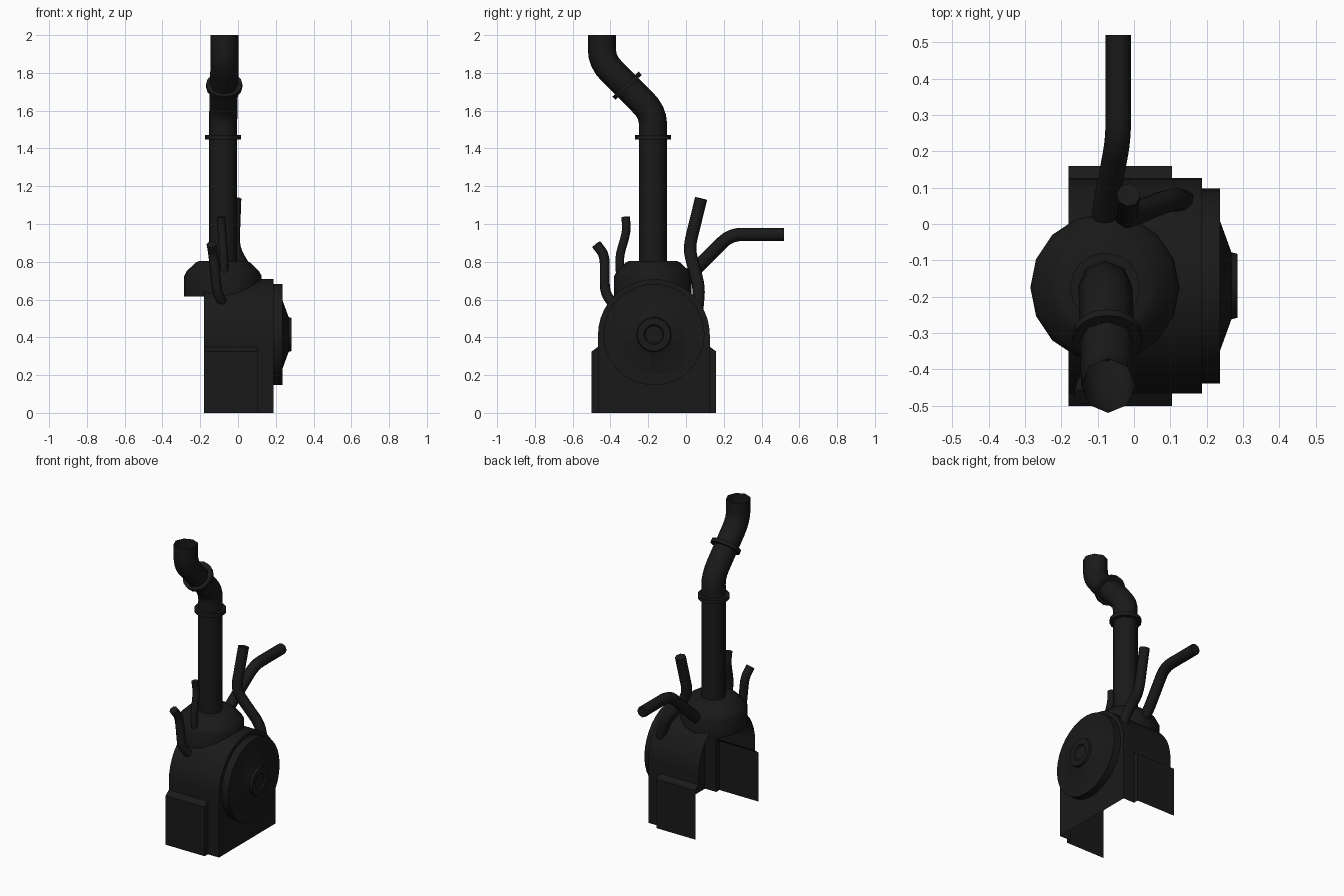
import bpy, bmesh, math
from mathutils import Vector, Matrix

if "Cube" in bpy.data.objects:
    bpy.data.objects.remove(bpy.data.objects["Cube"])

black = bpy.data.materials.new("black_iron")
black.diffuse_color = (0.01, 0.01, 0.01, 1)
black.use_nodes = True
black.node_tree.nodes["Principled BSDF"].inputs["Base Color"].default_value = black.diffuse_color


def finish(obj, angle=35):
    obj.data.materials.clear()
    obj.data.materials.append(black)
    bpy.ops.object.select_all(action='DESELECT')
    obj.select_set(True)
    bpy.context.view_layer.objects.active = obj
    bpy.ops.object.shade_smooth_by_angle(angle=math.radians(angle))


def from_bmesh(name, bm, angle=35):
    bmesh.ops.remove_doubles(bm, verts=bm.verts, dist=1e-5)
    bmesh.ops.recalc_face_normals(bm, faces=bm.faces)
    mesh = bpy.data.meshes.new(name)
    bm.to_mesh(mesh)
    bm.free()
    obj = bpy.data.objects.new(name, mesh)
    bpy.context.collection.objects.link(obj)
    finish(obj, angle)
    return obj


def lathe(name, profile, sides, center, axis='Z'):
    """Revolve (radius, height) points about the chosen axis."""
    bm = bmesh.new()
    vs = [bm.verts.new((r, 0, h)) for r, h in profile]
    edges = [bm.edges.new(p) for p in zip(vs, vs[1:])]
    bmesh.ops.spin(bm, geom=vs + edges, cent=(0, 0, 0), axis=(0, 0, 1),
                   angle=2 * math.pi, steps=sides)
    rot = Matrix.Rotation(math.pi / 2, 4, 'Y') if axis == 'X' else Matrix()
    bm.transform(Matrix.Translation(center) @ rot)
    return from_bmesh(name, bm)


def rounded(points, bend, steps=4):
    """Replace each path corner with a short curved bend."""
    pts = [Vector(p) for p in points]
    path = [pts[0]]
    for a, b, c in zip(pts, pts[1:], pts[2:]):
        p = b + (a - b).normalized() * min(bend, (a - b).length * 0.45)
        q = b + (c - b).normalized() * min(bend, (c - b).length * 0.45)
        for i in range(steps + 1):
            t = i / steps
            path.append(p * (1 - t) ** 2 + b * 2 * t * (1 - t) + q * t * t)
    return path + [pts[-1]]


def pipe(name, points, radius, bend, caps=True, res=2):
    cu = bpy.data.curves.new(name, 'CURVE')
    cu.dimensions = '3D'
    cu.bevel_depth = radius
    cu.bevel_resolution = res
    cu.use_fill_caps = caps
    path = rounded(points, bend)
    sp = cu.splines.new('POLY')
    sp.points.add(len(path) - 1)
    for pt, co in zip(sp.points, path):
        pt.co = (*co, 1)
    obj = bpy.data.objects.new(name, cu)
    bpy.context.collection.objects.link(obj)
    bpy.ops.object.select_all(action='DESELECT')
    obj.select_set(True)
    bpy.context.view_layer.objects.active = obj
    bpy.ops.object.convert(target='MESH')
    finish(bpy.context.view_layer.objects.active, 50)


def flange(name, center, direction):
    bpy.ops.mesh.primitive_cylinder_add(vertices=16, radius=0.096, depth=0.024, location=center)
    obj = bpy.context.object
    obj.name = name
    obj.rotation_euler = Vector(direction).to_track_quat('Z', 'Y').to_euler()
    finish(obj)


# Arched casing: a shell open underneath and at the -x side
CY, CZ, R = -0.17, 0.412, 0.296
X0, X1, X2 = -0.18, 0.105, 0.187
arch = [(CY - R * math.cos(math.pi * i / 20), CZ + R * math.sin(math.pi * i / 20)) for i in range(21)]
left, right = CY - R, CY + R
wide = [(-0.5, 0), (-0.5, 0.325), (left, 0.35)] + arch + [(right, 0.35), (0.16, 0.325), (0.16, 0)]
narrow = [(left, 0), (left, 0.35)] + arch + [(right, 0.35), (right, 0)]
bm = bmesh.new()


def strip(profile, xa, xb):
    a = [bm.verts.new((xa, y, z)) for y, z in profile]
    b = [bm.verts.new((xb, y, z)) for y, z in profile]
    for i in range(len(profile) - 1):
        bm.faces.new((a[i], a[i + 1], b[i + 1], b[i]))
    return b


strip(wide, X0, X1)
bm.faces.new(strip(narrow, X1, X2))
for outer, inner in ((-0.5, left), (0.16, right)):      # steps at the skirt ends
    bm.faces.new([bm.verts.new((X1, y, z)) for y, z in
                  ((outer, 0), (outer, 0.325), (inner, 0.35), (inner, 0))])
from_bmesh("arched_casing", bm)

# Round end cover with raised hub
lathe("round_cover", [(0.268, 0.18), (0.268, 0.236), (0.18, 0.236), (0.092, 0.268),
                      (0.088, 0.284), (0.052, 0.284), (0.046, 0.274), (0, 0.274)],
      32, (0, CY, 0.415), 'X')

# Stepped collar under the chimney
lathe("chimney_collar", [(0.205, 0.615), (0.205, 0.725), (0.192, 0.75), (0.145, 0.795),
                         (0.13, 0.803), (0.07, 0.803)], 16, (-0.08, -0.175, 0))

# Chimney with two bends and its joint flanges
pipe("chimney", [(-0.08, -0.175, 0.74), (-0.08, -0.175, 1.46), (-0.078, -0.175, 1.59),
                 (-0.071, -0.445, 1.86), (-0.071, -0.445, 2.0)], 0.0745, 0.075, caps=False)
flange("lower_flange", (-0.08, -0.175, 1.46), (0, 0, 1))
flange("upper_flange", (-0.073, -0.312, 1.732), (0, -1, 1.05))

# Small service pipes
pipe("long_outlet_pipe", [(-0.085, -0.03, 0.69), (-0.08, 0.04, 0.75), (-0.043, 0.235, 0.945),
                          (-0.043, 0.52, 0.945)], 0.035, 0.06)
pipe("upright_pipe", [(-0.015, 0.08, 1.135), (-0.025, 0.015, 0.87), (0.04, 0.045, 0.76),
                      (0.11, 0.07, 0.66), (0.14, 0.06, 0.55)], 0.033, 0.06)
pipe("front_pipe", [(-0.14, -0.475, 0.892), (-0.13, -0.43, 0.835), (-0.11, -0.43, 0.635),
                    (-0.075, -0.38, 0.57)], 0.027, 0.05)
pipe("thin_pipe", [(-0.09, -0.32, 1.038), (-0.085, -0.313, 0.965), (-0.075, -0.355, 0.82),
                   (-0.07, -0.345, 0.70)], 0.023, 0.05)
